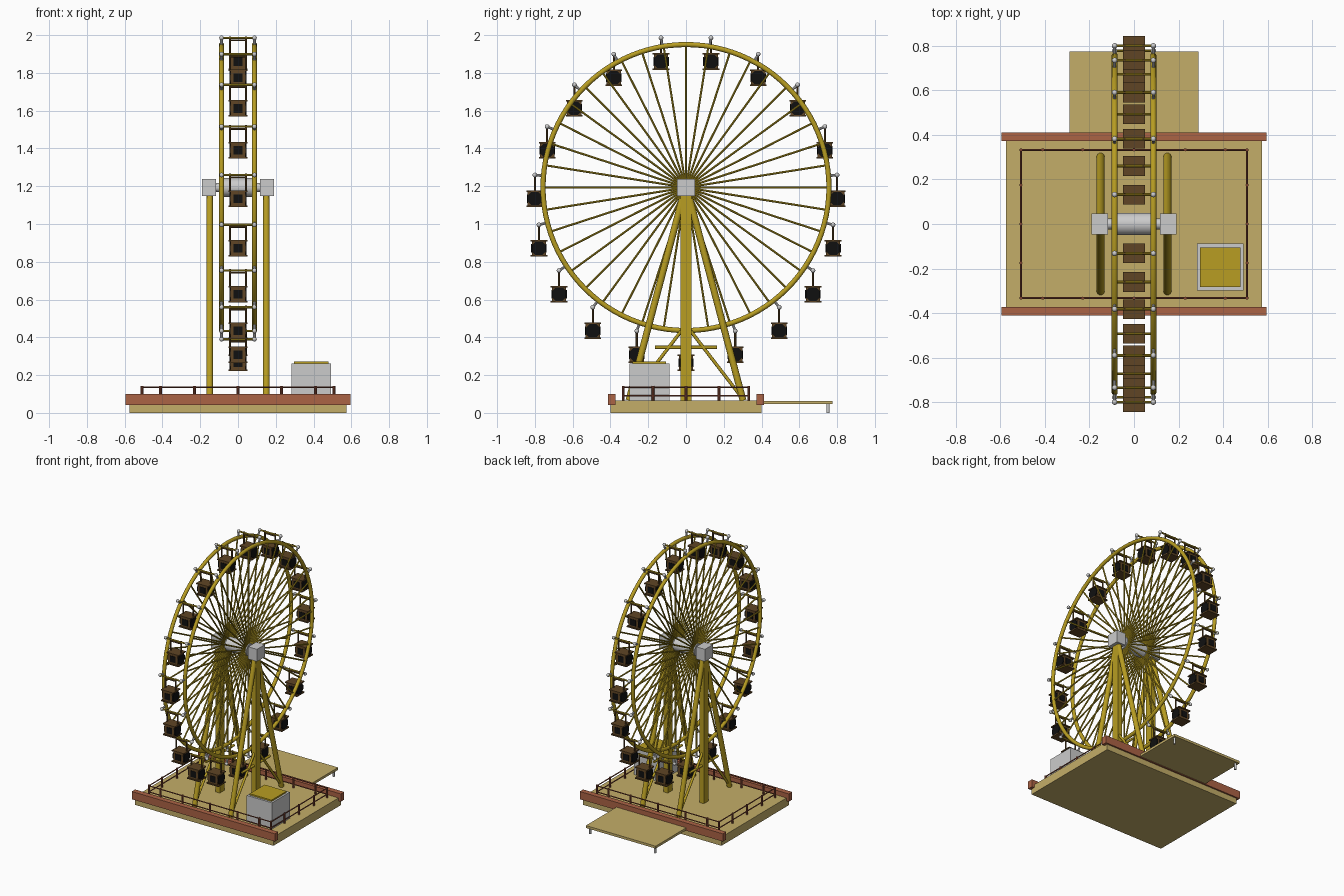
import bpy, bmesh, math
from mathutils import Vector, Matrix

if "Cube" in bpy.data.objects:
    bpy.data.objects.remove(bpy.data.objects["Cube"])


def material(name, rgb):
    m = bpy.data.materials.new(name)
    m.diffuse_color = (*rgb, 1)
    m.use_nodes = True
    m.node_tree.nodes["Principled BSDF"].inputs["Base Color"].default_value = m.diffuse_color
    return m


GOLD = material("gold paint", (0.48, 0.34, 0.016))
TAN = material("sand deck", (0.55, 0.42, 0.14))
RED = material("brick red", (0.41, 0.125, 0.06))
RAIL = material("dark red rail", (0.24, 0.065, 0.035))
SILVER = material("silver", (0.60, 0.60, 0.60))
BROWN = material("cabin brown", (0.115, 0.06, 0.018))
BLACK = material("black window", (0.005, 0.005, 0.005))


def box(bm, c, s):
    bmesh.ops.create_cube(bm, size=1, matrix=Matrix.Translation(c) @ Matrix.Diagonal((*s, 1)))


def rod(bm, a, b, r, n=10, spin=0):
    a, b = Vector(a), Vector(b)
    d = b - a
    m = Matrix.Translation((a + b) / 2) @ d.to_track_quat('Z', 'Y').to_matrix().to_4x4()
    m = m @ Matrix.Rotation(spin, 4, 'Z')
    bmesh.ops.create_cone(bm, cap_ends=True, segments=n, radius1=r, radius2=r, depth=d.length, matrix=m)


def ball(bm, c, r):
    bmesh.ops.create_uvsphere(bm, u_segments=12, v_segments=8, radius=r, matrix=Matrix.Translation(c))


def ring(bm, x, cz, R, r, n=96, k=12):
    grid = []
    for i in range(n):
        t = 2 * math.pi * i / n
        row = []
        for j in range(k):
            p = 2 * math.pi * j / k
            q = R + r * math.cos(p)
            row.append(bm.verts.new((x + r * math.sin(p), q * math.sin(t), cz + q * math.cos(t))))
        grid.append(row)
    for i in range(n):
        for j in range(k):
            bm.faces.new((grid[i][j], grid[(i + 1) % n][j],
                          grid[(i + 1) % n][(j + 1) % k], grid[i][(j + 1) % k]))


def finish(bm, name, mat, smooth=False):
    bmesh.ops.recalc_face_normals(bm, faces=bm.faces)
    me = bpy.data.meshes.new(name)
    bm.to_mesh(me)
    bm.free()
    me.materials.append(mat)
    o = bpy.data.objects.new(name, me)
    bpy.context.collection.objects.link(o)
    if smooth:
        bpy.ops.object.select_all(action='DESELECT')
        o.select_set(True)
        bpy.context.view_layer.objects.active = o
        bpy.ops.object.shade_smooth_by_angle(angle=math.radians(40))
    return o


CZ = 1.193
SIDES = (-1, 1)

# deck, side beams, ramp
b = bmesh.new()
box(b, (0, 0, 0.0325), (1.15, 0.80, 0.065))
finish(b, "deck", TAN)
b = bmesh.new()
for s in SIDES:
    box(b, (0, s * 0.392, 0.071), (1.19, 0.04, 0.058))
finish(b, "deck_beams", RED)
b = bmesh.new()
box(b, (0, 0.592, 0.055), (0.58, 0.365, 0.018))
finish(b, "boarding_ramp", TAN)
b = bmesh.new()
for s in SIDES:
    rod(b, (s * 0.27, 0.752, 0), (s * 0.27, 0.752, 0.047), 0.008)
finish(b, "ramp_legs", SILVER, True)

# railing
b = bmesh.new()
X, Y = 0.508, 0.333
for z in (0.09, 0.136):
    for s in SIDES:
        rod(b, (-X, s * Y, z), (X, s * Y, z), 0.004, 8)
        rod(b, (s * X, -Y, z), (s * X, Y, z), 0.004, 8)
for s in SIDES:
    for x in (-X, -0.41, -0.23, 0, 0.23, 0.41, X):
        rod(b, (x, s * Y, 0.06), (x, s * Y, 0.142), 0.007, 8)
    for y in (-0.175, 0, 0.175):
        rod(b, (s * X, y, 0.06), (s * X, y, 0.142), 0.007, 8)
finish(b, "railing", RAIL, True)

# control box
b = bmesh.new()
box(b, (0.387, -0.193, 0.162), (0.21, 0.212, 0.2))
finish(b, "control_box", SILVER)
b = bmesh.new()
box(b, (0.387, -0.195, 0.267), (0.182, 0.178, 0.012))
finish(b, "control_box_lid", GOLD)

# support towers
b = bmesh.new()
for s in SIDES:
    x = s * 0.15
    box(b, (x, 0, 0.61), (0.036, 0.056, 1.1))
finish(b, "centre_posts", GOLD)
b = bmesh.new()
for s in SIDES:
    x = s * 0.15
    for t in SIDES:
        rod(b, (x, t * 0.01, 1.17), (x, t * 0.302, 0.066), 0.018, 14)
        rod(b, (x, t * 0.02, 0.44), (x, t * 0.3, 0.075), 0.009, 10)
    rod(b, (x, -0.165, 0.347), (x, 0.165, 0.347), 0.009, 10)
finish(b, "support_legs", GOLD, True)

# bearings and hub
b = bmesh.new()
for s in SIDES:
    box(b, (s * 0.154, 0, CZ), (0.074, 0.094, 0.092))
finish(b, "bearing_blocks", SILVER)
b = bmesh.new()
rod(b, (-0.073, 0, CZ), (0.073, 0, CZ), 0.05, 32)
rod(b, (-0.13, 0, CZ), (0.13, 0, CZ), 0.024, 20)
for s in SIDES:
    rod(b, (s * 0.078, 0, CZ), (s * 0.1, 0, CZ), 0.045, 32)
finish(b, "hub", SILVER, True)

# rims and spokes
b = bmesh.new()
for s in SIDES:
    ring(b, s * 0.087, CZ, 0.757, 0.0135)
finish(b, "wheel_rims", GOLD, True)
b = bmesh.new()
for i in range(40):
    a = 2 * math.pi * i / 40
    d = Vector((0, math.sin(a), math.cos(a)))
    for s in SIDES:
        c = Vector((s * 0.087, 0, CZ))
        rod(b, c + d * 0.03, c + d * 0.757, 0.0055, 8)
finish(b, "spokes", GOLD, True)

# cabins with axles, brackets, hangers and windows
axles, knobs, hangers, cabins, windows = (bmesh.new() for _ in range(5))
N = 19
for i in range(N):
    a = 2 * math.pi * (i + 0.5) / N
    d = Vector((0, math.sin(a), math.cos(a)))
    p = Vector((0, 0, CZ)) + d * 0.803
    V = lambda x, y, z: p + Vector((x, y, z))
    rod(axles, V(-0.088, 0, 0), V(0.088, 0, 0), 0.006, 8)
    for s in SIDES:
        x = s * 0.087
        ball(knobs, V(x, 0, 0), 0.0125)
        rod(knobs, V(x, 0, 0), V(x, 0, 0) - d * 0.045, 0.007, 8)
        rod(hangers, V(s * 0.043, 0, 0.008), V(s * 0.043, 0, -0.085), 0.0055, 8)
    rod(hangers, V(-0.043, 0, -0.012), V(0.043, 0, -0.012), 0.005, 8)
    c = -0.125
    box(cabins, V(0, 0, c), (0.078, 0.076, 0.08))
    for s in SIDES:
        box(cabins, V(0, 0, c + s * 0.04), (0.1, 0.088, 0.008))
        # round side windows, square end windows
        rod(windows, V(s * 0.034, 0, c), V(s * 0.046, 0, c), 0.041, 8, math.pi / 8)
        box(windows, V(0, s * 0.037, c), (0.046, 0.008, 0.046))
finish(axles, "cabin_axles", GOLD, True)
finish(knobs, "axle_knobs", SILVER, True)
finish(hangers, "cabin_hangers", BROWN, True)
finish(cabins, "cabins", BROWN)
finish(windows, "cabin_windows", BLACK)
